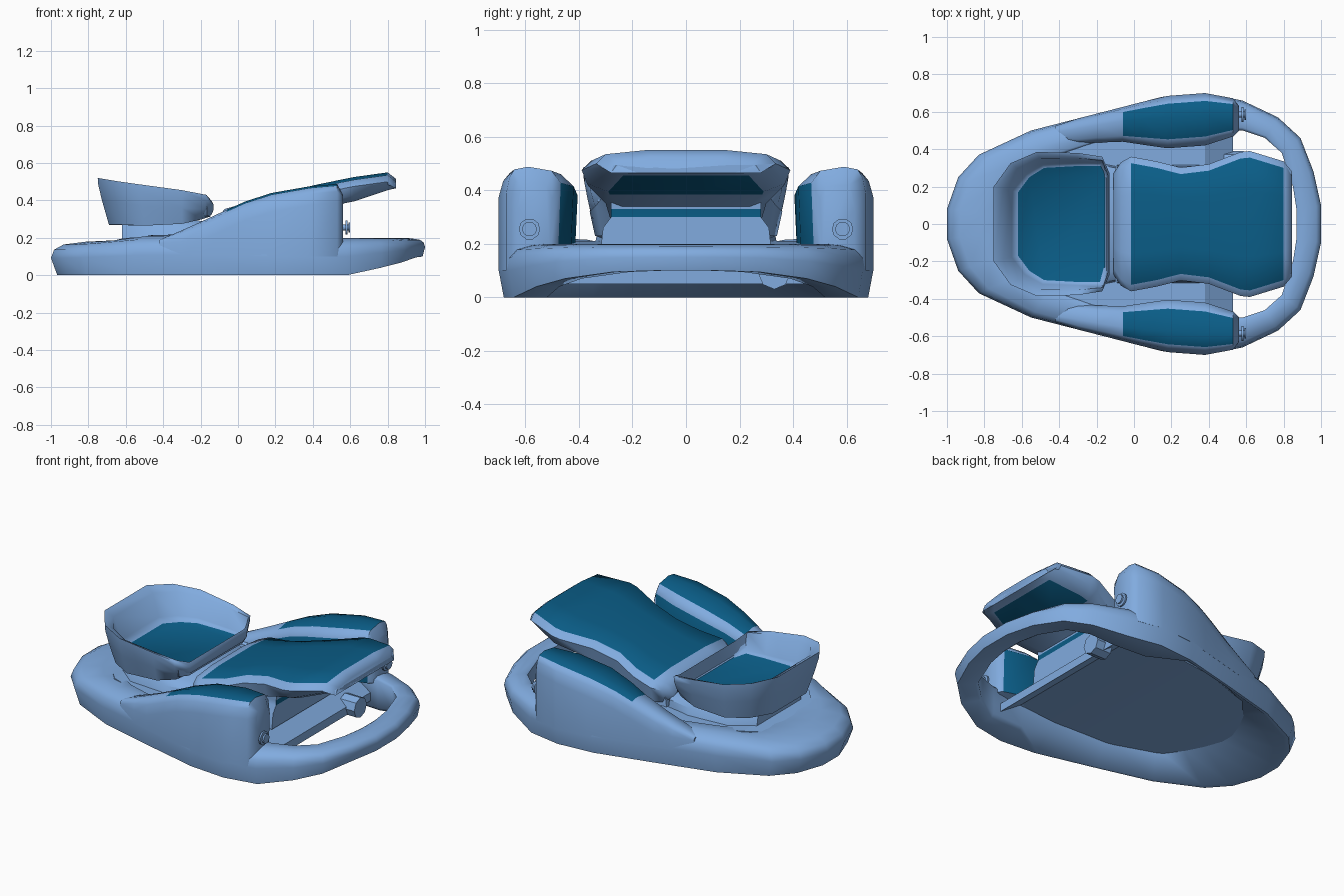
import bpy, bmesh, math
from mathutils import Vector

cube = bpy.data.objects.get("Cube")
if cube:
    bpy.data.objects.remove(cube, do_unlink=True)


def material(name, rgb):
    m = bpy.data.materials.new(name)
    m.use_nodes = True
    m.diffuse_color = (*rgb, 1)
    m.node_tree.nodes["Principled BSDF"].inputs["Base Color"].default_value = (*rgb, 1)
    return m


LIGHT = material("light_blue", (0.22, 0.41, 0.74))
DEEP = material("deep_blue", (0.003, 0.108, 0.24))


def loft(name, rings, loop=False, rule=None, cap_deep=False, angle=40):
    """Skin equal-sized closed rings; rule(ring, point) marks deep blue faces."""
    bm = bmesh.new()
    vs = [[bm.verts.new(p) for p in r] for r in rings]
    n, k = len(rings), len(rings[0])
    for i in range(n if loop else n - 1):
        for j in range(k):
            a, b = vs[i], vs[(i + 1) % n]
            f = bm.faces.new((a[j], a[(j + 1) % k], b[(j + 1) % k], b[j]))
            f.material_index = 1 if rule and rule(i, j) else 0
    if not loop:
        bm.faces.new(vs[0])
        bm.faces.new(vs[-1]).material_index = int(cap_deep)
    bmesh.ops.recalc_face_normals(bm, faces=bm.faces)
    me = bpy.data.meshes.new(name)
    bm.to_mesh(me)
    bm.free()
    me.materials.append(LIGHT)
    me.materials.append(DEEP)
    ob = bpy.data.objects.new(name, me)
    bpy.context.collection.objects.link(ob)
    bpy.ops.object.select_all(action='DESELECT')
    ob.select_set(True)
    bpy.context.view_layer.objects.active = ob
    bpy.ops.object.shade_smooth_by_angle(angle=math.radians(angle))
    return ob


def mirror_y(points):
    return points + [(p[0], -p[1], *p[2:]) for p in reversed(points)]


def rod(name, x0, x1, y, z, r, sides=10):
    ring = lambda x: [(x, y + r * math.cos(2 * math.pi * a / sides),
                       z + r * math.sin(2 * math.pi * a / sides)) for a in range(sides)]
    return loft(name, [ring(x0), ring(x1)])


# Hull rim: outer x, y, inner x, y, bottom z, top z
rim = mirror_y([
    (-1, .08, -.66, .04, 0, .185), (-.94, .25, -.62, .15, 0, .185), (-.83, .37, -.56, .25, 0, .19),
    (-.55, .5, -.45, .35, 0, .215), (-.2, .59, -.18, .44, 0, .22), (.15, .68, .16, .5, 0, .2),
    (.38, .7, .37, .51, 0, .2), (.58, .66, .58, .5, 0, .2), (.77, .57, .7, .46, .04, .2),
    (.89, .46, .79, .38, .07, .2), (.96, .28, .85, .2, .095, .2), (1, .1, .87, .07, .1, .2)])
rings = []
for ox, oy, ix, iy, zb, zt in rim:
    iy = math.copysign(iy, oy)
    # The hull is hollow below the deck, the rear hoop is a full tube
    hollow = ox < .3
    profile = [(.1, 0), (0, .5), (.05, .74), (.2, .89), (.55, .97), (.9, 1), (1, .93),
               (1, .55 if hollow else .1), (.2 if hollow else .88, 0)]
    rings.append([(ox + (ix - ox) * t, oy + (iy - oy) * t, zb + (zt - zb) * f) for t, f in profile])
loft("hull_rim", rings, loop=True, angle=50)

# Deck between the rims with a sloping rear: x, half width, top, bottom
deck = [(-.74, .15, .17, .1), (-.6, .32, .2, .1), (-.2, .49, .21, .1), (.1, .55, .205, .115),
        (.38, .55, .2, .15), (.53, .53, .1, .05)]
loft("deck", [[(x, w, b), (x, w, t), (x, -w, t), (x, -w, b)] for x, w, t, b in deck], angle=10)

# Armrests: x, inner y, outer y, top
arms = [(-.42, .44, .525, .19), (-.3, .43, .564, .24), (-.2, .435, .59, .285), (-.06, .44, .626, .35),
        (.04, .425, .652, .395), (.18, .405, .685, .44), (.38, .42, .7, .475),
        (.53, .468, .672, .488), (.562, .5, .63, .43)]
for side, label in ((1, "left"), (-1, "right")):
    rings = []
    for x, yi, yo, z in arms:
        w = yo - yi
        d = max(.02, min(.1, z - .18))
        pts = [(yo, .1), (yo, z - d), (yo - .06 * w, z - .4 * d), (yo - .15 * w, z - .1 * d),
               (yo - .4 * w, z), (yi + .17 * w, z - .15 * d), (yi, z - .6 * d), (yi + .01, .165)]
        rings.append([(x, side * y, h) for y, h in pts])
    loft(label + "_armrest", rings, rule=lambda i, j: 3 <= i <= 6 and j in (3, 4, 6), angle=50)
    # Air valve on the rear of the armrest
    rod(label + "_valve_stem", .53, .6, side * .585, .255, .016)
    rod(label + "_valve_flange", .575, .585, side * .585, .255, .04)
    rod(label + "_valve_tip", .59, .6, side * .585, .255, .028)

# Drain plug on the sloping rear
rod("drain_plug", .48, .585, .33, .09, .06, 8)

# Contoured lounge cushion: x, half width, top, bottom
seat = [(-.11, .27, .31, .24), (-.07, .33, .355, .2), (-.015, .36, .37, .2), (.12, .335, .395, .2),
        (.25, .302, .44, .26), (.4, .32, .48, .32), (.57, .385, .515, .385), (.62, .39, .525, .395),
        (.8, .335, .55, .455), (.845, .28, .515, .465)]
rings = []
for x, w, t, b in seat:
    rings.append(mirror_y([(x, .12 * w, b), (x, w - .1, b), (x, w - .02, b + .03), (x, w, t - .05),
                           (x, w - .035, t - .015), (x, .45 * w, t)]))


def seat_rule(i, j):
    top = 2 <= i <= 7 and j in (4, 5, 6)
    under = i in (6, 7) and j in (0, 10, 11)
    return top or under


loft("lounge_cushion", rings, rule=seat_rule, angle=50)

# Lounge support with a deep blue strip across its rear: front x, rear x, half width, z
support = [(-.1, .45, .32, .17), (-.08, .45, .31, .26), (0, .45, .28, .3),
           (.1, .45, .28, .33), (.3, .46, .28, .4)]
loft("lounge_support", [[(a, w, z), (b, w, z), (b, -w, z), (a, -w, z)] for a, b, w, z in support],
     rule=lambda i, j: i == 2 and j == 1)

# Plinth under the headrest
plinth = [(-.62, .2, .29), (-.5, .3, .3), (-.25, .33, .3), (-.1, .3, .27)]
loft("headrest_plinth", [[(x, w + .02, .15), (x, w, .25), (x, w - .05, h), (x, .05 - w, h),
                          (x, -w, .25), (x, -w - .02, .15)] for x, w, h in plinth])

# Headrest bowl: nested outlines from underside, over the rim, to the floor
base = [(-.69, .16, .27), (-.62, .28, .27), (-.5, .345, .265), (-.3, .345, .275),
        (-.19, .32, .3), (-.16, .22, .31)]
lip = [(-.75, .2, .52), (-.66, .325, .505), (-.52, .385, .485), (-.3, .38, .455),
       (-.17, .36, .43), (-.13, .27, .375)]
floor = [(-.62, .17, .335), (-.56, .25, .33), (-.48, .3, .325), (-.3, .31, .32),
         (-.165, .31, .315), (-.155, .25, .315)]


def blend(a, b, t, lift=0):
    return [tuple(Vector(p).lerp(Vector(q), t) + Vector((0, 0, lift))) for p, q in zip(a, b)]


outlines = [base, blend(base, lip, .6, -.025), blend(base, lip, .95, -.025), lip,
            blend(lip, floor, .4, .045), blend(lip, floor, .75, -.02), floor]
loft("headrest", [mirror_y(o) for o in outlines], cap_deep=True, angle=60)
